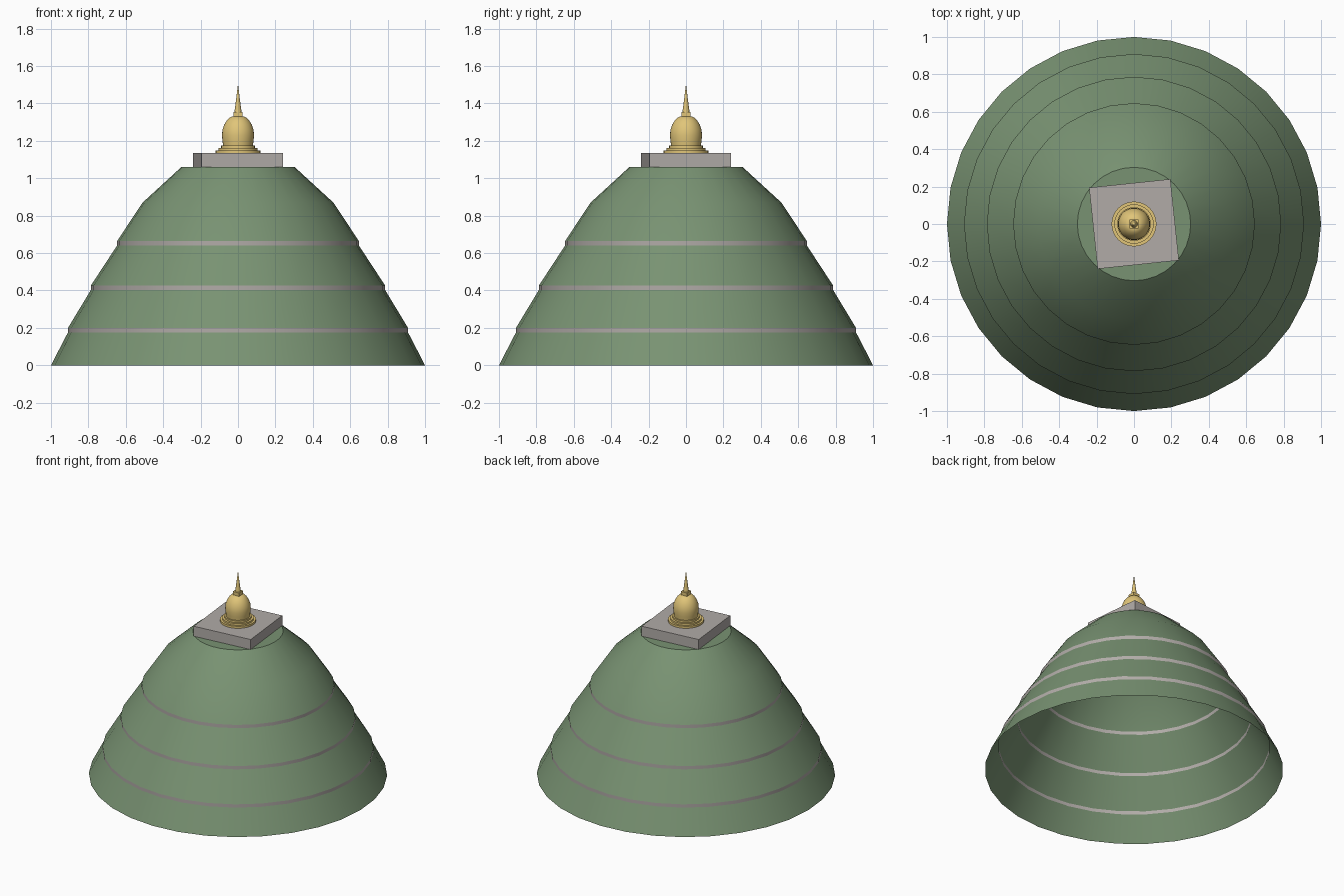
import bpy, bmesh, math

if "Cube" in bpy.data.objects:
    bpy.data.objects.remove(bpy.data.objects["Cube"])

def material(name, rgb):
    m = bpy.data.materials.new(name)
    m.diffuse_color = (*rgb, 1)
    m.use_nodes = True
    m.node_tree.nodes["Principled BSDF"].inputs["Base Color"].default_value = m.diffuse_color
    return m

GREEN = material("grass_green", (0.19, 0.29, 0.17))
GOLD = material("gold", (0.75, 0.56, 0.19))
STONE = material("stone", (0.44, 0.41, 0.39))

def finish(name, bm, mat, smooth=True):
    bmesh.ops.recalc_face_normals(bm, faces=bm.faces)
    me = bpy.data.meshes.new(name)
    bm.to_mesh(me)
    bm.free()
    me.materials.append(mat)
    ob = bpy.data.objects.new(name, me)
    bpy.context.collection.objects.link(ob)
    if smooth:
        bpy.ops.object.select_all(action='DESELECT')
        ob.select_set(True)
        bpy.context.view_layer.objects.active = ob
        bpy.ops.object.shade_smooth_by_angle(angle=math.radians(32))
    return ob

def lathe(name, profile, mat, n=32, cap_top=False, cap_bottom=False):
    bm = bmesh.new()
    rings = []
    for r, z in profile:
        if r == 0:
            rings.append([bm.verts.new((0, 0, z))] * n)
        else:
            rings.append([bm.verts.new((r * math.cos(2 * math.pi * i / n),
                                        r * math.sin(2 * math.pi * i / n), z)) for i in range(n)])
    for a, b in zip(rings, rings[1:]):
        for i in range(n):
            j = (i + 1) % n
            bm.faces.new(list(dict.fromkeys((a[i], a[j], b[j], b[i]))))
    if cap_top:
        bm.faces.new(rings[-1])
    if cap_bottom:
        bm.faces.new(rings[0][::-1])
    return finish(name, bm, mat)

def box(name, size, z0, z1, angle, mat):
    bm = bmesh.new()
    bmesh.ops.create_cube(bm, size=1)
    bmesh.ops.scale(bm, vec=(size, size, z1 - z0), verts=bm.verts)
    ob = finish(name, bm, mat, smooth=False)
    ob.location.z = (z0 + z1) / 2
    ob.rotation_euler.z = math.radians(angle)
    return ob

# Hill slopes, separated by thin vertical terrace bands; open underneath
bands = [(0.909, 0.176, 0.200), (0.787, 0.402, 0.426), (0.646, 0.641, 0.665)]
start = (1.0, 0.0)
for k, (r, z0, z1) in enumerate(bands, 1):
    lathe(f"hill_slope_{k}", [start, (r, z0)], GREEN)
    lathe(f"terrace_band_{k}", [(r, z0), (r, z1)], STONE)
    start = (r, z1)
lathe("hill_summit", [start, (0.51, 0.87), (0.303, 1.06)], GREEN, cap_top=True)

# Square stone plinth, slightly turned
box("plinth", 0.437, 1.06, 1.134, 6, STONE)

# Stepped round base of the shrine
for k, (r, z0, z1) in enumerate([(0.12, 1.134, 1.149), (0.105, 1.149, 1.162), (0.09, 1.162, 1.175)], 1):
    lathe(f"shrine_step_{k}", [(r, z0), (r, z1)], GOLD, cap_top=True, cap_bottom=True)

# Bell-shaped dome
lathe("dome", [(0.08, 1.175), (0.083, 1.20), (0.086, 1.23), (0.083, 1.26), (0.073, 1.288),
               (0.06, 1.309), (0.045, 1.324), (0.03, 1.331)], GOLD, cap_top=True, cap_bottom=True)

# Square block and pointed spire
box("spire_block", 0.05, 1.329, 1.355, 0, GOLD)
lathe("spire", [(0.019, 1.355), (0.009, 1.43), (0, 1.505)], GOLD, n=16, cap_bottom=True)
